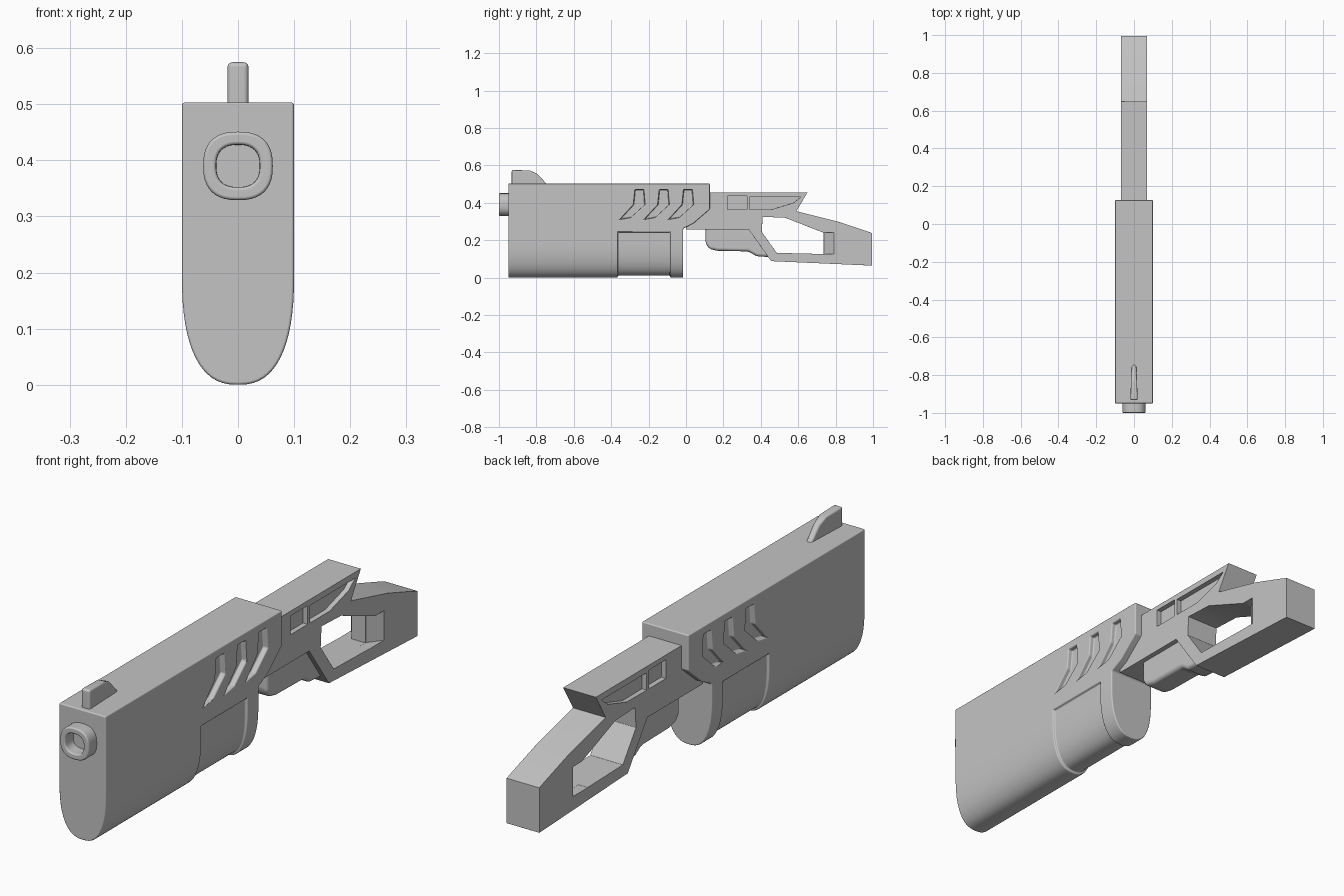
import bpy, bmesh, math

if "Cube" in bpy.data.objects:
    bpy.data.objects.remove(bpy.data.objects["Cube"])

grey = bpy.data.materials.new("plain_grey")
grey.use_nodes = True
grey.diffuse_color = (0.55, 0.55, 0.55, 1)
grey.node_tree.nodes["Principled BSDF"].inputs["Base Color"].default_value = grey.diffuse_color


def prism(name, pts, lo, hi, axis="x"):
    """Extrude a flat outline from lo to hi along one axis."""
    place = {"x": lambda p, t: (t, p[0], p[1]),
             "y": lambda p, t: (p[0], t, p[1]),
             "z": lambda p, t: (p[0], p[1], t)}[axis]
    bm = bmesh.new()
    a = [bm.verts.new(place(p, lo)) for p in pts]
    b = [bm.verts.new(place(p, hi)) for p in pts]
    bm.faces.new(a)
    bm.faces.new(b[::-1])
    n = len(pts)
    for i in range(n):
        bm.faces.new((a[i], b[i], b[(i + 1) % n], a[(i + 1) % n]))
    bmesh.ops.recalc_face_normals(bm, faces=bm.faces)
    mesh = bpy.data.meshes.new(name)
    bm.to_mesh(mesh)
    bm.free()
    mesh.materials.append(grey)
    ob = bpy.data.objects.new(name, mesh)
    bpy.context.collection.objects.link(ob)
    return ob


def activate(ob):
    bpy.ops.object.select_all(action="DESELECT")
    ob.select_set(True)
    bpy.context.view_layer.objects.active = ob


def cut(ob, cutters):
    for c in cutters:
        mod = ob.modifiers.new("cut", "BOOLEAN")
        mod.operation, mod.solver, mod.object = "DIFFERENCE", "EXACT", c
        activate(ob)
        bpy.ops.object.modifier_apply(modifier=mod.name)
        bpy.data.objects.remove(c)


def finish(ob, width, segments=3):
    """Round the hard edges and shade smooth."""
    bev = ob.modifiers.new("round", "BEVEL")
    bev.width, bev.segments = width, segments
    bev.limit_method, bev.angle_limit = "ANGLE", math.radians(28)
    activate(ob)
    bpy.ops.object.modifier_apply(modifier=bev.name)
    bpy.ops.object.shade_smooth_by_angle(angle=math.radians(35))
    ob.modifiers.new("normals", "WEIGHTED_NORMAL").keep_sharp = True


def spow(v, e):
    return math.copysign(abs(v) ** e, v)


def trough(half, bottom, top, steps=32):
    """U-shaped cross-section, open ends at the top."""
    arc = [(half * spow(math.cos(t), 0.8), 0.2 - (0.2 - bottom) * spow(math.sin(t), 0.8))
           for t in [math.pi * i / steps for i in range(steps + 1)]]
    return [(half, top)] + arc + [(-half, top)]


def oval(rx, rz, cz, steps=40):
    return [(rx * spow(math.cos(t), 0.8), cz + rz * spow(math.sin(t), 0.8))
            for t in [2 * math.pi * i / steps for i in range(steps)]]


# Main body with the stepped rear, lower inset panel and vent slots
body = prism("main_body", trough(0.1, 0, 0.503), -0.95, 0.127, "y")
cutters = [prism("rear_notch", [(-0.015, -0.1), (-0.015, 0.262), (0.04, 0.29),
                                (0.127, 0.365), (0.3, 0.365), (0.3, -0.1)], -0.2, 0.2)]
shell = [(0.2, 0.243), (0.2, -0.1), (-0.2, -0.1), (-0.2, 0.243)]
cutters.append(prism("panel_cutter", shell + trough(0.09, 0.01, 0.243)[::-1], -0.365, -0.085, "y"))
slot = [(-0.272, 0.47), (-0.227, 0.47), (-0.22, 0.39), (-0.295, 0.322), (-0.352, 0.312), (-0.28, 0.39)]
for i in range(3):
    for side in (-1, 1):
        pts = [(y + 0.13 * i, z) for y, z in slot]
        cutters.append(prism("slot_cutter", pts, side * 0.08, side * 0.15))
cut(body, cutters)
finish(body, 0.005)

# Barrel with a deep bore
barrel = prism("barrel", oval(0.062, 0.061, 0.39), -1.0, -0.94, "y")
bore = prism("bore_cutter", oval(0.039, 0.038, 0.39), -1.1, -0.945, "y")
cut(barrel, [bore])
finish(barrel, 0.006)

# Front sight, narrowing toward the rear
sight = prism("front_sight", [(-0.932, 0.49), (-0.932, 0.575), (-0.835, 0.573),
                              (-0.795, 0.555), (-0.735, 0.49)], -0.019, 0.019)
for v in sight.data.vertices:
    if v.co.y > -0.8:
        v.co.x *= 0.6
finish(sight, 0.009)

# Stock with a thumb opening and side pockets
stock = prism("stock", [(0.0, 0.258), (0.335, 0.258), (0.455, 0.088), (0.995, 0.064),
                        (0.995, 0.238), (0.955, 0.252), (0.81, 0.3), (0.59, 0.355),
                        (0.65, 0.456), (0.0, 0.456)], -0.07, 0.07)
cutters = [prism("opening_cutter", [(0.41, 0.325), (0.53, 0.32), (0.735, 0.24), (0.735, 0.126),
                                    (0.485, 0.132), (0.405, 0.245)], -0.2, 0.2)]
for side in (-1, 1):
    flare = [(side * 0.1, 0.70), (side * 0.1, 0.83), (side * 0.03, 0.738), (side * 0.03, 0.70)]
    cutters.append(prism("flare_cutter", flare, 0.126, 0.24, "z"))
    for pts in ([(0.222, 0.365), (0.325, 0.365), (0.325, 0.437), (0.222, 0.437)],
                [(0.34, 0.365), (0.46, 0.365), (0.575, 0.4), (0.615, 0.432), (0.34, 0.432)]):
        cutters.append(prism("pocket_cutter", pts, side * 0.05, side * 0.12))
cut(stock, cutters)
finish(stock, 0.009)

# Grip block beneath the stock
grip = prism("grip_block", [(0.105, 0.28), (0.105, 0.18), (0.125, 0.153), (0.17, 0.143),
                            (0.335, 0.14), (0.375, 0.115), (0.46, 0.108), (0.43, 0.2),
                            (0.36, 0.28)], -0.05, 0.05)
finish(grip, 0.016, 4)
